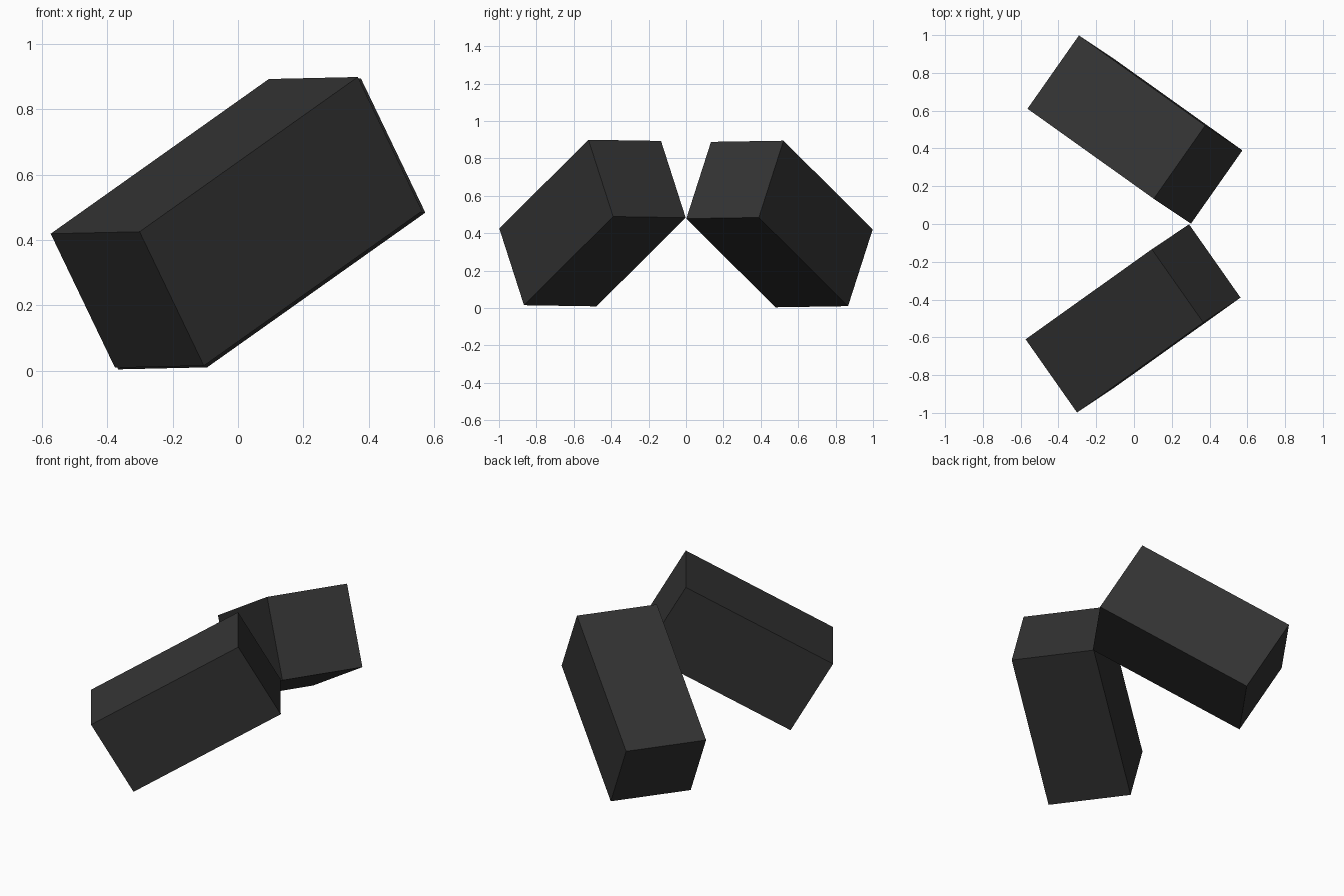
import bpy
from math import radians

cube = bpy.data.objects.get("Cube")
if cube:
    bpy.data.objects.remove(cube, do_unlink=True)

# One dark grey for both blocks
mat = bpy.data.materials.new("charcoal")
mat.use_nodes = True
colour = (0.033, 0.033, 0.033, 1)
mat.diffuse_color = colour
mat.node_tree.nodes["Principled BSDF"].inputs["Base Color"].default_value = colour

SIDE = 0.474  # square cross-section; each block is two of these long


def block(name, side, height):
    """A tilted block; side is -1 at the front and 1 at the back."""
    bpy.ops.mesh.primitive_cube_add(
        size=1,
        location=(0.005 * side, 0.5 * side, height),
        rotation=(0.015 * side, radians(-30), radians(-35.5) * side))
    obj = bpy.context.object
    obj.name = name
    obj.scale = (2 * SIDE, SIDE, SIDE)
    bpy.ops.object.transform_apply(location=False, rotation=False, scale=True)
    obj.data.materials.append(mat)


# Two mirrored blocks meeting at one corner
block("front_block", -1, 0.454)
block("back_block", 1, 0.449)
